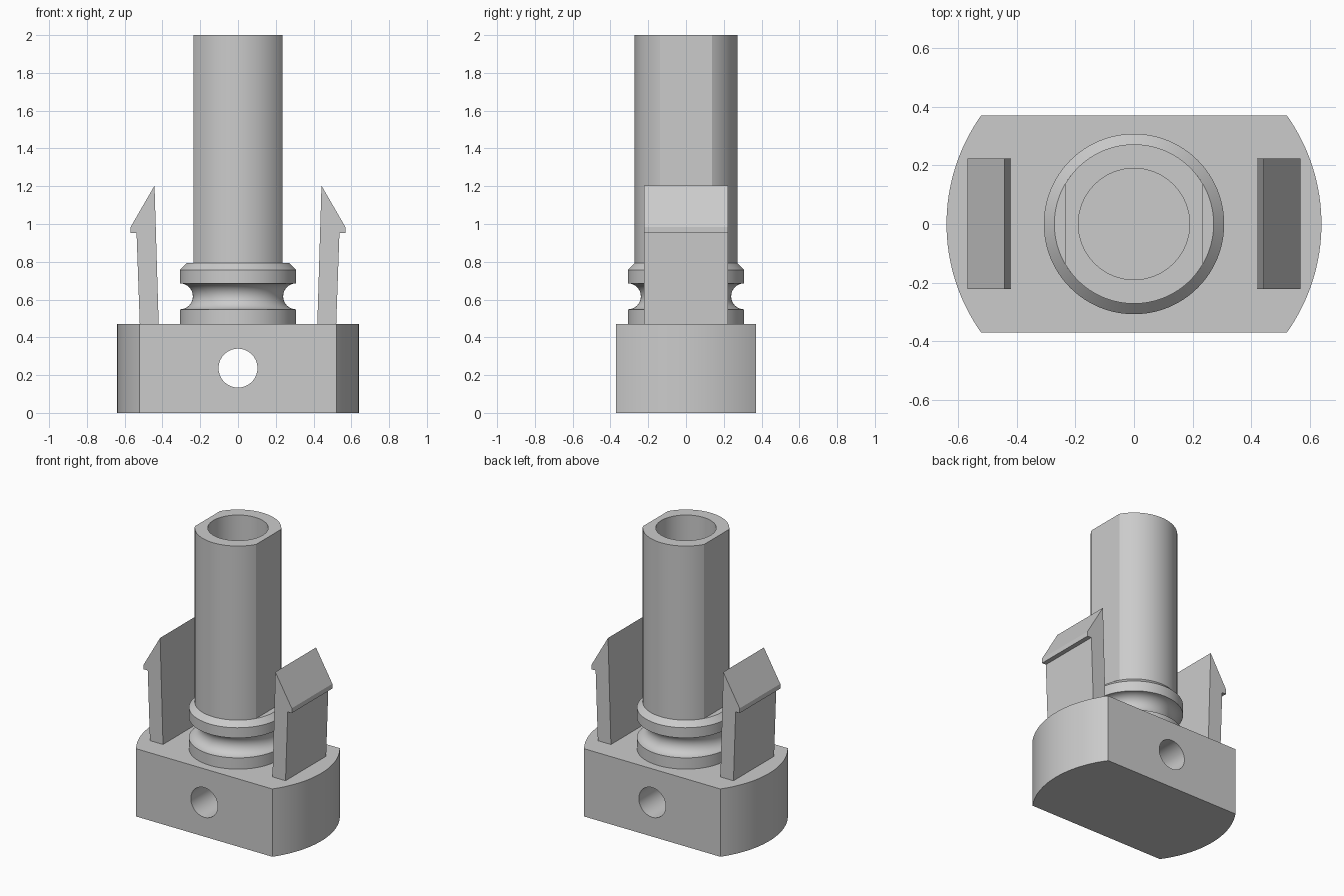
import bpy, bmesh
from math import sin, cos, pi, asin, radians
from mathutils import Matrix, Vector

cube = bpy.data.objects.get("Cube")
if cube:
    bpy.data.objects.remove(cube, do_unlink=True)

grey = bpy.data.materials.new("plain grey")
grey.use_nodes = True
grey.diffuse_color = (0.6, 0.6, 0.6, 1)
grey.node_tree.nodes["Principled BSDF"].inputs["Base Color"].default_value = (0.6, 0.6, 0.6, 1)


def make_object(name, bm):
    bmesh.ops.recalc_face_normals(bm, faces=bm.faces)
    mesh = bpy.data.meshes.new(name)
    bm.to_mesh(mesh)
    bm.free()
    mesh.materials.append(grey)
    obj = bpy.data.objects.new(name, mesh)
    bpy.context.collection.objects.link(obj)
    return obj


def prism(name, points, offset):
    """Extrude a closed outline of 3D points along an offset."""
    bm = bmesh.new()
    face = bm.faces.new([bm.verts.new(p) for p in points])
    result = bmesh.ops.extrude_face_region(bm, geom=[face], use_keep_orig=True)
    verts = [v for v in result["geom"] if isinstance(v, bmesh.types.BMVert)]
    bmesh.ops.translate(bm, verts=verts, vec=offset)
    return make_object(name, bm)


def flatted_circle(radius, flat, steps=32):
    """Two arcs about the x axis, joined by flats at y = +flat and -flat."""
    a = asin(flat / radius)
    arc = [-a + 2 * a * i / steps for i in range(steps + 1)]
    return [(radius * cos(t + turn), radius * sin(t + turn))
            for turn in (0, pi) for t in arc]


def lathe(name, profile, steps=96):
    """Revolve a closed (radius, height) profile around z."""
    bm = bmesh.new()
    rings = [[bm.verts.new((r * cos(2 * pi * i / steps), r * sin(2 * pi * i / steps), z))
              for r, z in profile] for i in range(steps)]
    n = len(profile)
    for i in range(steps):
        a, b = rings[i], rings[(i + 1) % steps]
        for j in range(n):
            k = (j + 1) % n
            bm.faces.new((a[j], b[j], b[k], a[k]))
    return make_object(name, bm)


def drill(obj, radius, depth, matrix):
    """Cut a round hole through an object."""
    bm = bmesh.new()
    bmesh.ops.create_cone(bm, cap_ends=True, segments=64, radius1=radius,
                          radius2=radius, depth=depth, matrix=matrix)
    cutter = make_object("hole_cutter", bm)
    cutter.hide_render = True
    mod = obj.modifiers.new("hole", "BOOLEAN")
    mod.operation = "DIFFERENCE"
    mod.solver = "EXACT"
    mod.object = cutter
    bpy.context.view_layer.objects.active = obj
    bpy.ops.object.modifier_apply(modifier=mod.name)
    bpy.data.objects.remove(cutter, do_unlink=True)


# Base block with rounded ends and a cross hole
base_top = 0.47
base = prism("base", [(x, y, 0) for x, y in flatted_circle(0.64, 0.37)],
             Vector((0, 0, base_top)))
drill(base, 0.103, 2, Matrix.Translation((0, 0, 0.237)) @ Matrix.Rotation(pi / 2, 4, "X"))

# Collar with a round groove and a chamfered top
groove = [(0.308 - 0.069 * cos(t), 0.617 + 0.069 * sin(t))
          for t in [-pi / 2 + pi * i / 16 for i in range(17)]]
collar = lathe("collar", [(0.19, base_top), (0.308, base_top)] + groove
               + [(0.308, 0.757), (0.272, 0.793), (0.19, 0.793)])

# Tall tube with flats on its left and right
tube = prism("tube", [(-y, x, 0.793) for x, y in flatted_circle(0.272, 0.235)],
             Vector((0, 0, 2 - 0.793)))
drill(tube, 0.19, 4, Matrix.Translation((0, 0, 1.4)))

# Barbed snap clips
clip = [(0.42, base_top), (0.52, base_top), (0.537, 0.952), (0.568, 0.952),
        (0.568, 0.985), (0.442, 1.203)]
clips = [prism(name, [(side * x, -0.222, z) for x, z in clip], Vector((0, 0.445, 0)))
         for name, side in (("left_clip", 1), ("right_clip", -1))]

# Smooth the round faces and keep the edges sharp
bpy.ops.object.select_all(action="DESELECT")
for obj in (base, collar, tube, *clips):
    obj.select_set(True)
bpy.context.view_layer.objects.active = base
bpy.ops.object.shade_smooth_by_angle(angle=radians(25))
